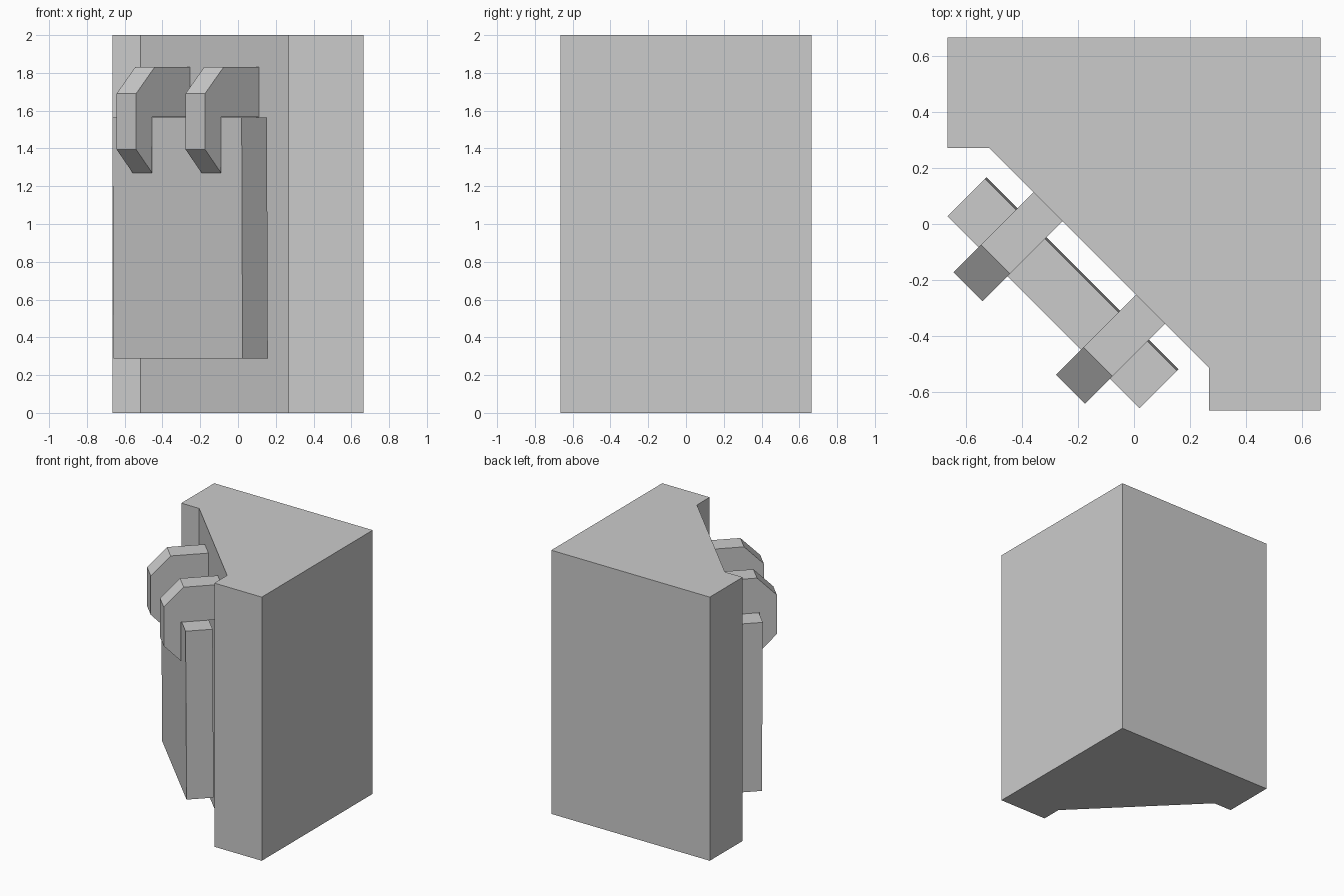
import bpy, bmesh
from math import sqrt
from mathutils import Vector

cube = bpy.data.objects.get("Cube")
if cube:
    bpy.data.objects.remove(cube, do_unlink=True)

grey = bpy.data.materials.new("plain_grey")
grey.use_nodes = True
colour = (0.6, 0.6, 0.6, 1)
grey.diffuse_color = colour
grey.node_tree.nodes["Principled BSDF"].inputs["Base Color"].default_value = colour

# Frame of the diagonal wall: its middle, along it, and out of it
MIDDLE = Vector((-0.1225, -0.1225, 0))
ALONG = Vector((1, -1, 0)) / sqrt(2)
OUT = Vector((-1, -1, 0)) / sqrt(2)
UP = Vector((0, 0, 1))


def prism(name, points, sweep):
    """Sweep a flat outline into a solid."""
    bm = bmesh.new()
    face = bm.faces.new([bm.verts.new(p) for p in points])
    result = bmesh.ops.extrude_face_region(bm, geom=[face])
    moved = [g for g in result["geom"] if isinstance(g, bmesh.types.BMVert)]
    bmesh.ops.translate(bm, verts=moved, vec=sweep)
    bmesh.ops.recalc_face_normals(bm, faces=bm.faces)
    mesh = bpy.data.meshes.new(name)
    bm.to_mesh(mesh)
    bm.free()
    mesh.materials.append(grey)
    obj = bpy.data.objects.new(name, mesh)
    bpy.context.collection.objects.link(obj)
    return obj


def wall_part(name, profile, centre, width):
    """Sweep an (out, up) profile along the diagonal wall."""
    start = MIDDLE + ALONG * (centre - width / 2)
    prism(name, [start + OUT * u + UP * z for u, z in profile], ALONG * width)


# Corner block with a diagonal front
H = 0.665
outline = [(-H, 0.27), (-0.515, 0.27), (0.267, -0.512), (0.267, -H),
           (H, -H), (H, H), (-H, H)]
prism("corner_block", [Vector((x, y, 0)) for x, y in outline], UP * 2)

# Hanging slab, leaning slightly
slab = [(0.088, 1.565), (0.277, 1.565), (0.27, 0.287), (0.081, 0.287)]
wall_part("hanging_slab", slab, -0.006, 0.967)

# Pair of hooks over the slab's top
hook = [(0, 1.83), (0.264, 1.83), (0.403, 1.69), (0.403, 1.395),
        (0.282, 1.27), (0.282, 1.566), (0, 1.566)]
for side, centre in (("right", -0.26), ("left", 0.256)):
    wall_part(side + "_hook", hook, centre, 0.146)
